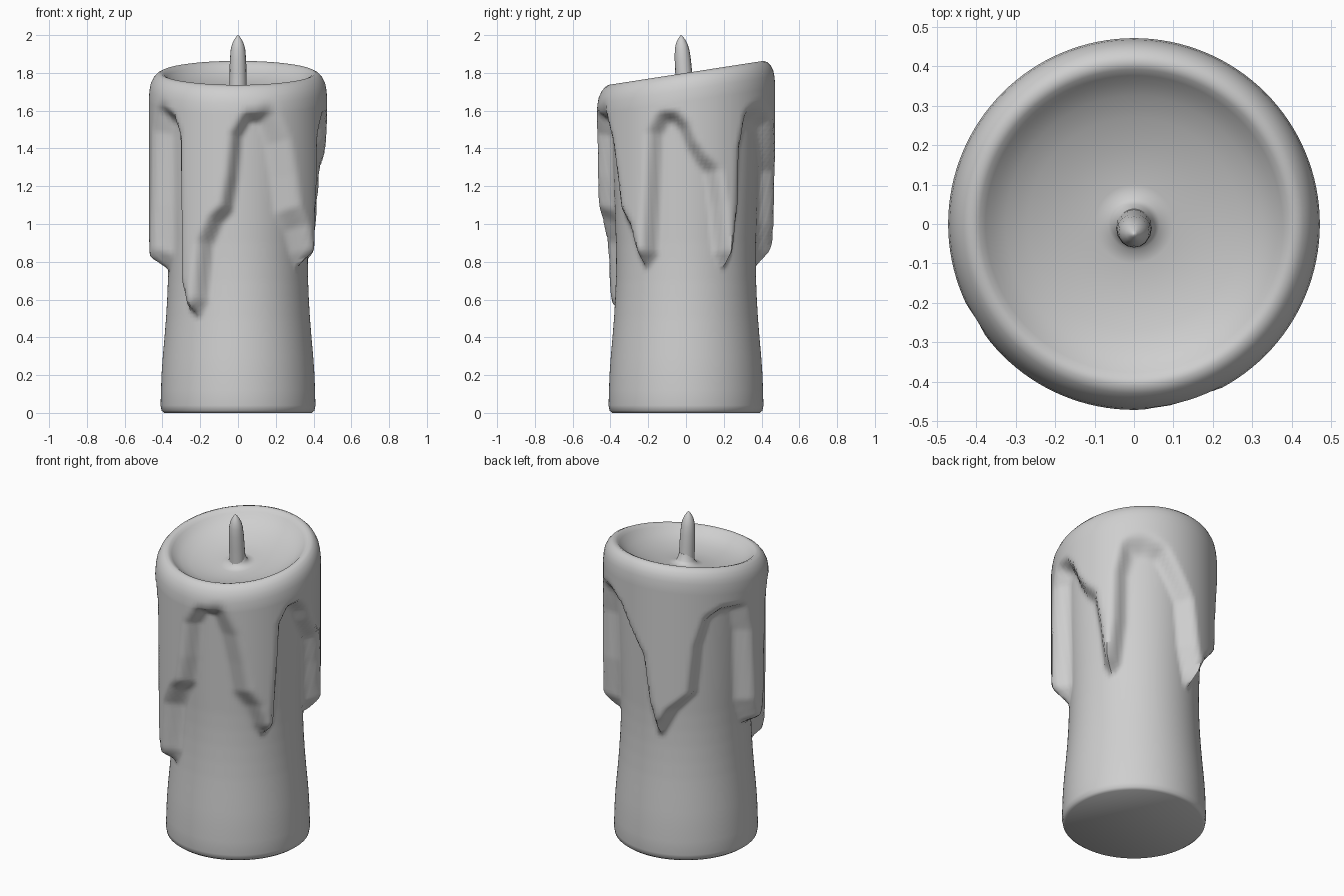
import bpy, bmesh, math
from mathutils import Vector

if "Cube" in bpy.data.objects:
    bpy.data.objects.remove(bpy.data.objects["Cube"])

SEGS = 128
R_OUT = 0.472         # radius of the melted outer layer
SLOPE = 0.155         # tilt of the rim towards the front

wax = bpy.data.materials.new("grey_wax")
wax.diffuse_color = (0.62, 0.62, 0.62, 1)
wax.use_nodes = True
wax.node_tree.nodes["Principled BSDF"].inputs["Base Color"].default_value = wax.diffuse_color

# Lower edge of the melted layer: (angle in degrees, height)
HEM = [(3, 1.42), (10, 1.34), (18, 1.28), (22, 1.1), (26, .85), (31, .79),
       (36, .85), (40, 1.1), (41, 1.4), (46, 1.56), (56, 1.57), (70, 1.54),
       (80, 1.41), (90, 1.28), (95, 1.0), (103, .79), (115, .95), (131, 1.06),
       (135, 1.36), (142, 1.53), (152, 1.57), (167, 1.56), (172, 1.4),
       (175, .95), (182, .8), (192, .78), (200, .85), (203, 1.1), (206, 1.48),
       (211, 1.57), (220, 1.56), (225, 1.47), (226, .7), (231, .56), (238, .53),
       (243, .6), (247, .9), (255, 1.02), (263, 1.08), (267, 1.25), (270, 1.47),
       (277, 1.56), (289, 1.56), (297, 1.43), (302, 1.25), (306, 1.07),
       (316, .98), (322, .85), (327, .79), (334, .85), (337, 1.2), (339, 1.48),
       (345, 1.56), (352, 1.56), (358, 1.51)]
HEM = [(a - 360, z) for a, z in HEM[-6:]] + HEM + [(a + 360, z) for a, z in HEM[:6]]
HEM_PTS = [Vector((math.radians(a) * 0.45, z)) for a, z in HEM]

# Width of the layer's edge by angle, wider where the wax runs out softly
SOFT = [(0, .08), (40, .08), (50, .14), (62, .14), (72, .08), (190, .08),
        (200, .14), (212, .14), (222, .08), (282, .08), (292, .14),
        (312, .14), (325, .08), (360, .08)]

# Radius of the bare candle by height
CORE = [(0, .39), (.012, .405), (.04, .41), (.2, .405), (.3, .398), (.4, .389),
        (.5, .381), (.6, .375), (.7, .371), (.8, .3695), (.9, .3705),
        (1.0, .374), (1.6, .395), (3, .40)]
# Rim and bowl: (radius, height relative to the tilted rim)
RIM = [(.468, -.09), (.462, -.06), (.448, -.03), (.43, -.01), (.41, 0), (.392, -.006),
       (.377, -.02), (.358, -.038), (.325, -.06), (.27, -.083), (.19, -.102),
       (.1, -.112), (.065, -.108), (.05, -.09), (.038, -.05)]


def smooth(t):
    t = min(1, max(0, t))
    return t * t * (3 - 2 * t)


def lerp(table, x):
    for (x0, y0), (x1, y1) in zip(table, table[1:]):
        if x <= x1:
            return y0 + (y1 - y0) * (x - x0) / (x1 - x0)
    return table[-1][1]


def layer(deg, z):
    """How much of the melted layer covers this point, 0 to 1."""
    p = Vector((math.radians(deg) * 0.45, z))
    best = 9
    for a, b in zip(HEM_PTS, HEM_PTS[1:]):
        ab = b - a
        t = min(1, max(0, (p - a).dot(ab) / ab.dot(ab)))
        best = min(best, (p - a - ab * t).length)
    d = best if z > lerp(HEM, deg) else -best
    return smooth(d / lerp(SOFT, deg) + 0.4)


def skin(bm, rings):
    """Join rings of points into a closed tube."""
    vs = [[bm.verts.new(p) for p in ring] for ring in rings]
    n = len(vs[0])
    for lo, hi in zip(vs, vs[1:]):
        for i in range(n):
            j = (i + 1) % n
            bm.faces.new((lo[i], lo[j], hi[j], hi[i]))
    bm.faces.new(vs[0][::-1])
    bm.faces.new(vs[-1])


def finish(name, bm):
    mesh = bpy.data.meshes.new(name)
    bm.to_mesh(mesh)
    bm.free()
    mesh.materials.append(wax)
    ob = bpy.data.objects.new(name, mesh)
    bpy.context.collection.objects.link(ob)
    bpy.context.view_layer.objects.active = ob
    ob.select_set(True)
    bpy.ops.object.shade_smooth_by_angle(angle=math.radians(60))
    ob.select_set(False)
    return ob


# Candle body with drips, tilted rim and bowl
angles = [360 * i / SEGS for i in range(SEGS)]
heights = [0, .012, .04, .12, .2, .3, .4] + [.46 + .0195 * i for i in range(63)]
rings = []
for h in heights:
    ring = []
    for deg in angles:
        c, s = math.cos(math.radians(deg)), math.sin(math.radians(deg))
        z = h + SLOPE * R_OUT * s * smooth((h - 1.4) / 0.3)
        core = lerp(CORE, z)
        r = core + (R_OUT - core) * (layer(deg, z) if z > 0.42 else 0)
        ring.append((r * c, r * s, z))
    rings.append(ring)
for r, dz in RIM:
    ring = []
    for deg in angles:
        c, s = math.cos(math.radians(deg)), math.sin(math.radians(deg))
        ring.append((r * c, r * s, 1.80 + dz + SLOPE * r * s))
    rings.append(ring)
bm = bmesh.new()
skin(bm, rings)
finish("candle_body", bm)

# Wick, leaning slightly to the front
WICK = [(1.68, .048), (1.72, .046), (1.80, .045), (1.87, .043), (1.92, .039),
        (1.95, .032), (1.975, .021), (1.992, .009), (2.0, .002)]
bm = bmesh.new()
skin(bm, [[(r * math.cos(math.tau * i / 16),
            r * math.sin(math.tau * i / 16) - .005 - (z - 1.7) * .07, z)
           for i in range(16)] for z, r in WICK])
finish("wick", bm)
